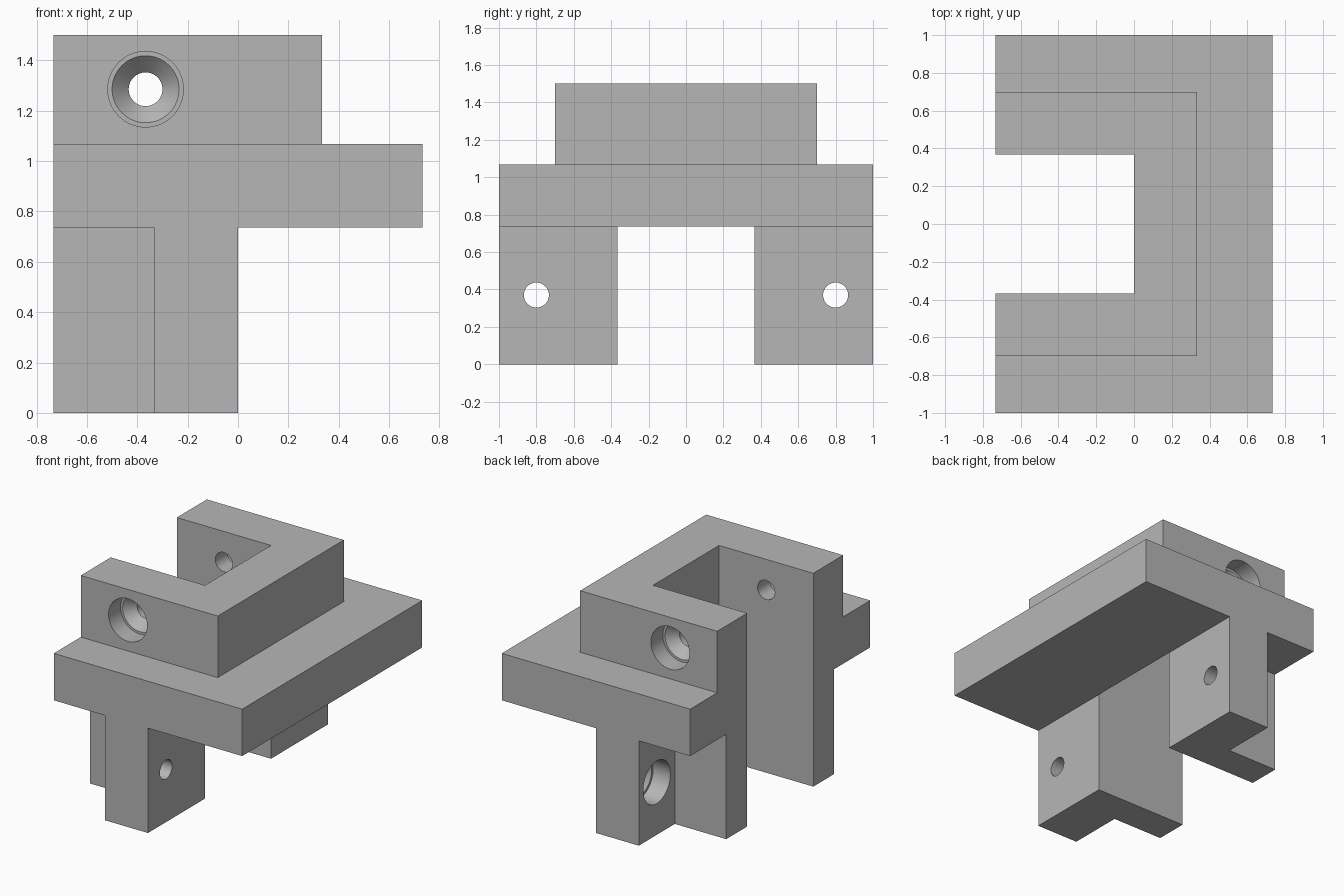
import bpy, bmesh, math
from mathutils import Matrix, Vector

cube = bpy.data.objects.get("Cube")
if cube:
    bpy.data.objects.remove(cube, do_unlink=True)

grey = bpy.data.materials.new("plain grey")
grey.use_nodes = True
colour = (0.47, 0.47, 0.47, 1)
grey.diffuse_color = colour
grey.node_tree.nodes["Principled BSDF"].inputs["Base Color"].default_value = colour

HALF_X, HALF_Y, TOP = 0.733, 1.0, 1.5
PLATE_LOW, PLATE_HIGH = 0.737, 1.067
SLOT_Y, RIM_X, RIM_Y = 0.367, 0.333, 0.7
STEP_X, FLANGE_Y = -0.333, 0.6
OUT = 0.2  # how far cutters reach past the block


def add_mesh(name, bm):
    bmesh.ops.recalc_face_normals(bm, faces=bm.faces)
    mesh = bpy.data.meshes.new(name)
    bm.to_mesh(mesh)
    bm.free()
    mesh.materials.append(grey)
    obj = bpy.data.objects.new(name, mesh)
    bpy.context.collection.objects.link(obj)
    return obj


def box(name, low, high):
    low, high = Vector(low), Vector(high)
    bm = bmesh.new()
    bmesh.ops.create_cube(bm, size=1)
    bmesh.ops.scale(bm, vec=high - low, verts=bm.verts)
    bmesh.ops.translate(bm, vec=(low + high) / 2, verts=bm.verts)
    return add_mesh(name, bm)


def screw_hole(name, start, direction, sides=64):
    """Counterbore, ledge, countersink and through bore along a direction."""
    profile = [(0.15, -0.1), (0.15, 0.133), (0.133, 0.133), (0.067, 0.2), (0.067, 0.45)]
    bm = bmesh.new()
    rings = []
    for radius, depth in profile:
        rings.append([bm.verts.new((radius * math.cos(math.tau * i / sides),
                                    radius * math.sin(math.tau * i / sides), depth))
                      for i in range(sides)])
    for a, b in zip(rings, rings[1:]):
        for i in range(sides):
            j = (i + 1) % sides
            bm.faces.new((a[i], a[j], b[j], b[i]))
    bm.faces.new(rings[0])
    bm.faces.new(rings[-1])
    turn = Vector((0, 0, 1)).rotation_difference(Vector(direction)).to_matrix().to_4x4()
    bmesh.ops.transform(bm, matrix=Matrix.Translation(start) @ turn, verts=bm.verts)
    return add_mesh(name, bm)


# Solid block that everything is cut from
bracket = box("bracket", (-HALF_X, -HALF_Y, 0), (HALF_X, HALF_Y, TOP))
far_x, far_y, far_z = HALF_X + OUT, HALF_Y + OUT, TOP + OUT

# Open slot, right shoulder of the rim, and space under the plate overhang
cutters = [
    box("slot_cutter", (-far_x, -SLOT_Y, -OUT), (0, SLOT_Y, far_z)),
    box("shoulder_cutter", (RIM_X, -far_y, PLATE_HIGH), (far_x, far_y, far_z)),
    box("overhang_cutter", (0, -far_y, -OUT), (far_x, far_y, PLATE_LOW)),
]

# Mirrored cuts: rim sides, leg recesses and screw holes
for side in (-1, 1):
    def span(a, b):
        return sorted((side * a, side * b))
    y0, y1 = span(RIM_Y, far_y)
    cutters.append(box("rim_side_cutter", (-far_x, y0, PLATE_HIGH), (far_x, y1, far_z)))
    y0, y1 = span(FLANGE_Y, far_y)
    cutters.append(box("leg_recess_cutter", (-far_x, y0, -OUT), (STEP_X, y1, PLATE_LOW)))
    cutters.append(screw_hole("rim_hole_cutter", (-0.367, side * RIM_Y, 1.285), (0, -side, 0)))
    cutters.append(screw_hole("leg_hole_cutter", (STEP_X, side * 0.8, 0.37), (1, 0, 0)))

# Apply each cut and remove its helper
bpy.ops.object.select_all(action="DESELECT")
bpy.context.view_layer.objects.active = bracket
bracket.select_set(True)
for cutter in cutters:
    cutter.hide_render = True
    mod = bracket.modifiers.new("cut", "BOOLEAN")
    mod.operation = "DIFFERENCE"
    mod.solver = "EXACT"
    mod.object = cutter
    bpy.ops.object.modifier_apply(modifier=mod.name)
    bpy.data.objects.remove(cutter, do_unlink=True)

bpy.ops.object.shade_smooth_by_angle(angle=math.radians(30))
